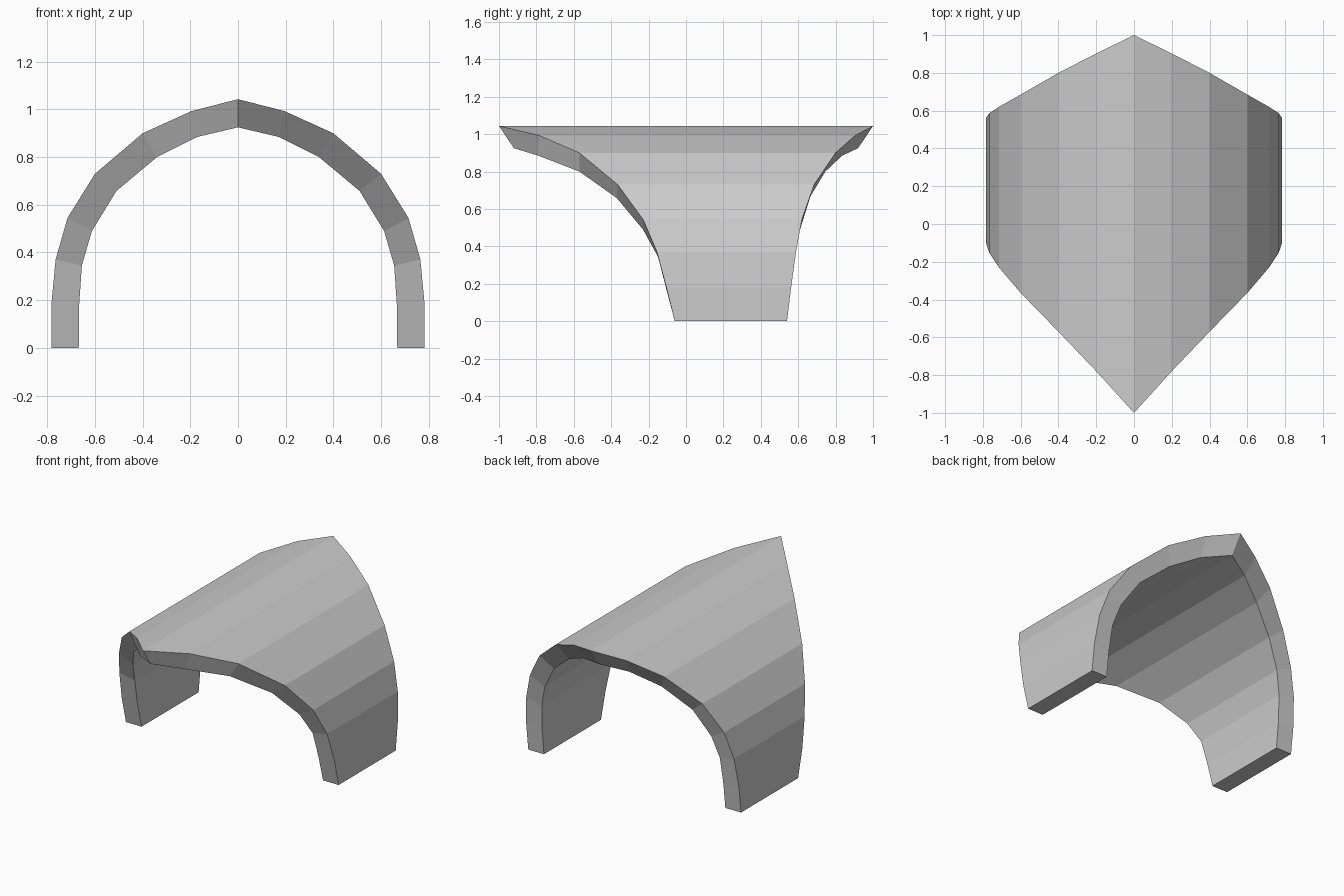
import bpy, bmesh

if "Cube" in bpy.data.objects:
    bpy.data.objects.remove(bpy.data.objects["Cube"])

# Half arch stations from foot to ridge: (x, z, front y, back y)
outer = [(.783, 0, -.06, .54), (.783, .18, -.105, .562), (.765, .37, -.155, .588),
         (.715, .545, -.23, .62), (.6, .73, -.365, .685), (.4, .9, -.57, .8),
         (.195, .993, -.785, .905), (0, 1.043, -1, 1)]
inner = [(.668, 0, -.06, .54), (.667, .17, -.105, .56), (.655, .345, -.15, .58),
         (.613, .49, -.23, .61), (.51, .658, -.37, .66), (.34, .80, -.57, .745),
         (.17, .885, -.79, .835), (0, .925, -.92, .92)]


def full(half):
    """Mirror a half arch across x = 0."""
    return half + [(-x, z, f, b) for x, z, f, b in reversed(half[:-1])]


# Pointed arched shell with swept front and back rims
bm = bmesh.new()
rings = []
for o, i in zip(full(outer), full(inner)):
    corners = [(o[0], o[2], o[1]), (o[0], o[3], o[1]),
               (i[0], i[3], i[1]), (i[0], i[2], i[1])]
    rings.append([bm.verts.new(c) for c in corners])
for a, b in zip(rings, rings[1:]):
    for k in range(4):
        n = (k + 1) % 4
        bm.faces.new((a[k], a[n], b[n], b[k]))

# Flat feet
bm.faces.new(rings[0][::-1])
bm.faces.new(rings[-1])
bmesh.ops.recalc_face_normals(bm, faces=bm.faces[:])

mesh = bpy.data.meshes.new("arched_shell")
bm.to_mesh(mesh)
bm.free()
shell = bpy.data.objects.new("arched_shell", mesh)
bpy.context.collection.objects.link(shell)
